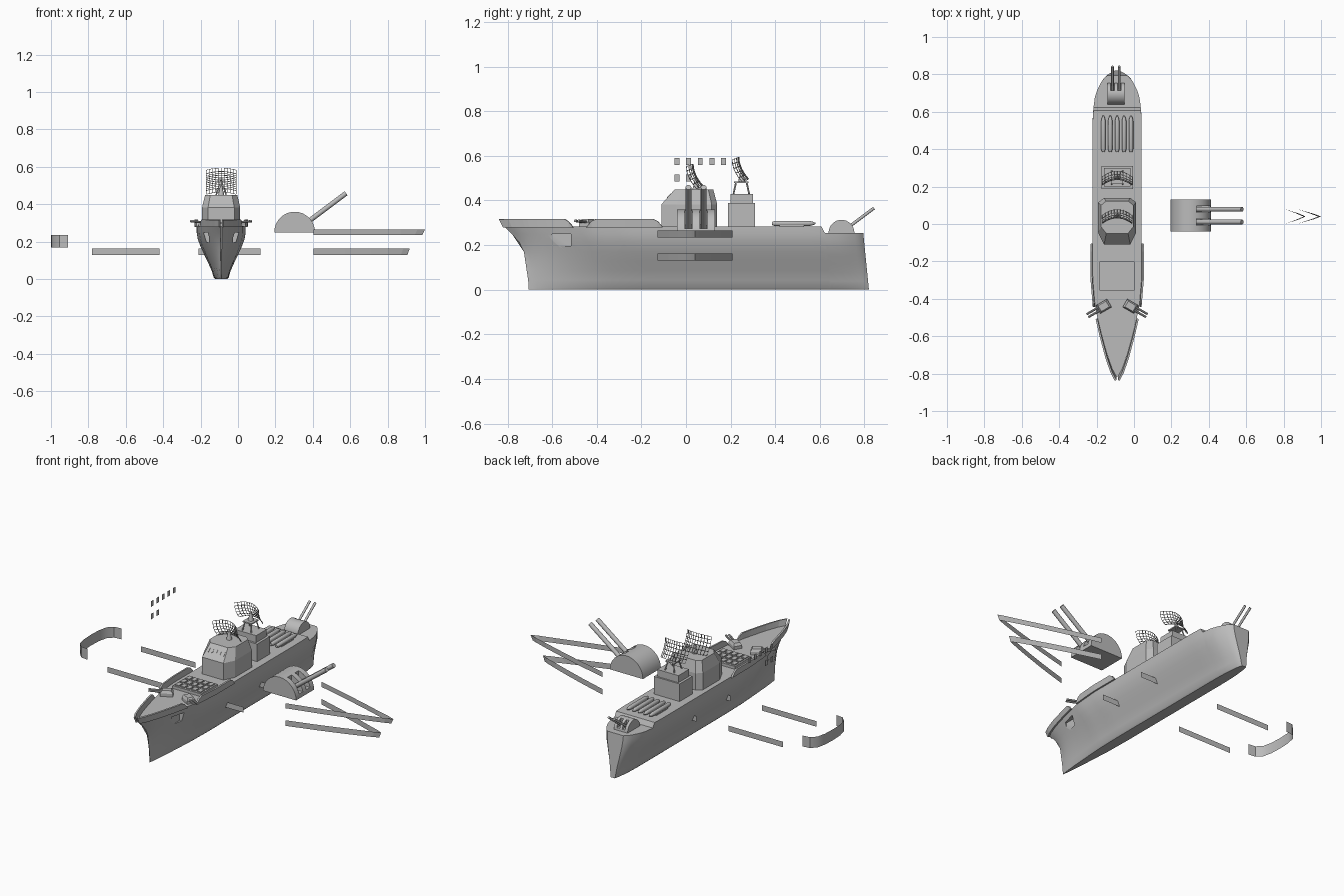
import bpy, bmesh, math
from mathutils import Matrix, Vector

old = bpy.data.objects.get("Cube")
if old:
    bpy.data.objects.remove(old, do_unlink=True)

SHIP_X = -0.09      # centre line of the ship
DECK, STERN_DECK, RAIL = 0.283, 0.255, 0.318


def material(name, value):
    m = bpy.data.materials.new(name)
    m.use_nodes = True
    colour = (value, value, value, 1)
    m.diffuse_color = colour
    m.node_tree.nodes["Principled BSDF"].inputs["Base Color"].default_value = colour
    return m


GREY = material("ship grey", 0.5)


def activate(ob):
    bpy.ops.object.select_all(action='DESELECT')
    ob.select_set(True)
    bpy.context.view_layer.objects.active = ob


def add(name, verts, faces, at=(0, 0, 0), turn=0, smooth=False, closed=True):
    me = bpy.data.meshes.new(name)
    me.from_pydata([tuple(v) for v in verts], [], faces)
    if closed:
        bm = bmesh.new()
        bm.from_mesh(me)
        bmesh.ops.remove_doubles(bm, verts=bm.verts, dist=0.0001)
        bmesh.ops.recalc_face_normals(bm, faces=bm.faces)
        bm.to_mesh(me)
        bm.free()
    me.materials.append(GREY)
    ob = bpy.data.objects.new(name, me)
    bpy.context.collection.objects.link(ob)
    ob.location = at
    ob.rotation_euler.z = turn
    if smooth:
        activate(ob)
        bpy.ops.object.shade_smooth_by_angle(angle=math.radians(35))
    return ob


def loft(name, rings, **kw):
    """Skin a stack of equal rings and cap both ends."""
    n = len(rings[0])
    verts = [v for r in rings for v in r]
    faces = [(a * n + i, a * n + (i + 1) % n, (a + 1) * n + (i + 1) % n, (a + 1) * n + i)
             for a in range(len(rings) - 1) for i in range(n)]
    faces += [tuple(range(n))[::-1], tuple(range((len(rings) - 1) * n, len(rings) * n))]
    return add(name, verts, faces, **kw)


def box(name, lo, hi, **kw):
    ring = lambda z: [(lo[0], lo[1], z), (hi[0], lo[1], z), (hi[0], hi[1], z), (lo[0], hi[1], z)]
    return loft(name, [ring(lo[2]), ring(hi[2])], **kw)


def tube(name, stations, n=12, **kw):
    """Round bar through (point, radius) stations along one straight axis."""
    axis = (Vector(stations[-1][0]) - Vector(stations[0][0])).to_track_quat('Z', 'Y')
    angles = [math.tau * i / n for i in range(n)]
    rings = [[Vector(p) + axis @ Vector((r * math.cos(a), r * math.sin(a), 0)) for a in angles]
             for p, r in stations]
    return loft(name, rings, smooth=True, **kw)


def cut(ob, cutter):
    cutter.hide_render = True
    mod = ob.modifiers.new("cut", 'BOOLEAN')
    mod.object = cutter
    mod.solver = 'EXACT'
    activate(ob)
    bpy.ops.object.modifier_apply(modifier=mod.name)
    bpy.data.objects.remove(cutter, do_unlink=True)


def interp(table, t):
    for (a, u), (b, v) in zip(table, table[1:]):
        if t <= b:
            return u + (v - u) * max(0, t - a) / (b - a)
    return table[-1][1]


# Hull: half width, stem and stern positions by height, and the plan taper
WIDTH = [(0, .038), (.05, .052), (.1, .076), (.15, .1), (.2, .122), (.24, .131), (.283, .131)]
STEM = [(0, -.705), (.13, -.713), (.2, -.737), (.24, -.77), (.283, -.815), (.318, -.834)]
PLAN = [(0, .03), (.025, .2), (.07, .4), (.14, .64), (.23, .9), (.33, 1), (.86, 1),
        (.92, .93), (.96, .78), (.99, .55), (1, .4)]
STEPS = sorted([i / 40 for i in range(41)] + [.012, .885, .891, .985, .994])


def hull_point(t, z):
    stem, stern = interp(STEM, z), .82 - .1 * z
    return interp(WIDTH, z) * interp(PLAN, t), stem + (stern - stem) * t


rings = []
for t in STEPS:
    top = DECK if t < .888 else STERN_DECK
    half = []
    for f in (0, .03, .15, .3, .45, .6, .75, .88, 1):
        x, y = hull_point(t, f * top)
        half.append((x * (.85 if f == 0 else 1), y, f * top))
    rings.append(half + [(-x, y, z) for x, y, z in reversed(half)])
hull = loft("hull", rings, at=(SHIP_X, 0, 0))

# Anchor pockets in both bow sides
for s in (-1, 1):
    x0, x1 = sorted((SHIP_X + s * .064, SHIP_X + s * .2))
    cut(hull, box("pocket_cutter", (x0, -.6, .195), (x1, -.515, .25)))
activate(hull)
bpy.ops.object.shade_smooth_by_angle(angle=math.radians(35))


# Bulwark: bow section and a section behind each forward gun
def bulwark(name, y0, y1, slope0, slope1, side):
    verts, n = [], 16
    for i in range(n + 1):
        y = y0 + (y1 - y0) * i / n
        t = (y + .815) / 1.607
        x = side * hull_point(max(t, 0), DECK)[0]
        rise = min(1, (y - y0) / .03 if slope0 else 1, (y1 - y) / .03 if slope1 else 1)
        lean = -.019 * max(0, 1 - t * 6)
        verts += [(x, y, DECK - .003), (x * 1.02, y + lean, DECK + (RAIL - DECK) * rise)]
    faces = [(2 * i, 2 * i + 2, 2 * i + 3, 2 * i + 1) for i in range(n)]
    ob = add(name, verts, faces, at=(SHIP_X, 0, 0), closed=False)
    mod = ob.modifiers.new("thickness", 'SOLIDIFY')
    mod.thickness, mod.offset = .01, side


for s, word in ((-1, "right"), (1, "left")):
    bulwark("bow_bulwark_" + word, -.815, -.505, False, True, s)
    bulwark("side_bulwark_" + word, -.445, -.105, True, True, s)


# Domed twin gun turret, pointing along local +x
def turret(name, at, turn, k):
    arc = [(.109 * k * math.cos(math.pi * i / 16), .11 * k * math.sin(math.pi * i / 16)) for i in range(17)]
    dome = loft(name, [[(x, s * .085 * k, z) for x, z in arc] for s in (-1, 1)], at=at, turn=turn)
    for s in (-1, 1):
        y = s * .034 * k
        cut(dome, box("slot_cutter", (.03 * k, y - .018 * k, .025 * k),
                      (.15 * k, y + .018 * k, .15 * k), at=at, turn=turn))
        tube(name + "_barrel", [((.02 * k, y, .018 * k), .013 * k), ((.275 * k, y, .209 * k), .013 * k)],
             at=at, turn=turn)
    activate(dome)
    bpy.ops.object.shade_smooth_by_angle(angle=math.radians(35))


turret("stern_turret", (SHIP_X - .007, .697, STERN_DECK), math.pi / 2, .53)
turret("large_turret", (.303, .045, .25), 0, 1)

# Small forward guns angled outward
for s, word in ((-1, "right"), (1, "left")):
    turn = math.radians(-90 + s * 60)
    at = (SHIP_X + s * .072, -.44, DECK)
    base = [(-.035, -.025), (.035, -.025), (.035, .025), (-.035, .025)]
    loft("forward_gun_" + word, [[(x * f, y * f, z) for x, y in base]
                                 for z, f in ((-.005, 1), (.018, 1), (.033, .7))], at=at, turn=turn)
    for y in (-.009, .009):
        tube("forward_gun_barrel", [((0, y, .018), .006), ((.1, y, .026), .006)], n=8, at=at, turn=turn)

# Forward launcher with rows of lids
box("launcher", (-.094, -.355, .27), (.094, -.2, .3), at=(SHIP_X, 0, 0))
for i in range(5):
    for j in range(3):
        x, y = -.072 + .036 * i, -.327 + .049 * j
        box("launcher_lid", (x - .013, y - .018, .3), (x + .013, y + .018, .306), at=(SHIP_X, 0, 0))


# Bridge with a sloped upper storey
def bridge_ring(z, pts):
    return [(x, y, z) for x, y in pts] + [(-x, y, z) for x, y in reversed(pts)]


low = [(.07, -.11), (.102, -.045), (.102, .115), (.07, .14)]
high = [(.058, -.05), (.086, -.015), (.086, .1), (.06, .122)]
loft("bridge", [bridge_ring(.27, low), bridge_ring(.383, low), bridge_ring(.45, high)], at=(SHIP_X, 0, 0))
for i in range(5):
    x = -.05 + .025 * i
    w = box("bridge_window", (-.006, -.002, -.012), (.006, .002, .012), at=(SHIP_X + x, -.077, .42))
    w.rotation_euler.x = -math.atan2(.06, .067)

# Rear tower and its mast frame
box("rear_tower", (-.085, .188, .27), (.085, .31, .388), at=(SHIP_X, 0, 0))
box("rear_tower_top", (-.07, .2, .388), (.07, .3, .43), at=(SHIP_X, 0, 0))
box("mast_platform", (-.03, .215, .478), (.03, .28, .485), at=(SHIP_X, 0, 0))
for x in (-1, 1):
    for y in (-1, 1):
        tube("mast_leg", [((x * .03, .248 + y * .035, .43), .004), ((x * .02, .248 + y * .024, .48), .004)],
             n=6, at=(SHIP_X, 0, 0))


# Curved lattice radars on stalks
def radar(name, y, z, foot):
    cols, rows, verts = 10, 5, []
    for j in range(rows + 1):
        for i in range(cols + 1):
            u, v = i / cols * 2 - 1, j / rows
            verts.append((u * .08, .045 * (1 - v) ** 2 - .03 * u * u + .012, v * .1 - .012 * u * u))
    n = cols + 1
    faces = [(j * n + i, j * n + i + 1, (j + 1) * n + i + 1, (j + 1) * n + i)
             for j in range(rows) for i in range(cols)]
    ob = add(name, verts, faces, at=(SHIP_X, y, z), closed=False)
    ob.modifiers.new("lattice", 'WIREFRAME').thickness = .004
    tube(name + "_stalk", [((0, y + .025, foot), .016), ((0, y + .025, z + .035), .005)], at=(SHIP_X, 0, 0))


radar("bridge_radar", .02, .465, .45)
radar("tower_radar", .225, .495, .485)

# Five missile tubes on the aft deck
for i in range(5):
    x = -.074 + .037 * i
    tube("missile_tube", [((x, y, .297), r) for y, r in
                          ((.385, .007), (.4, .012), (.55, .012), (.565, .009), (.58, .003))], at=(SHIP_X, 0, 0))
box("tube_rack", (-.085, .42, .278), (.085, .53, .29), at=(SHIP_X, 0, 0))


# Loose bands standing off the ship: upright sheets along a plan path
def band(name, path, z0, z1, rake=0, smooth=False):
    n = len(path)
    mid = max(x for x, y in path)
    verts = [(x - (rake if x > mid - .1 else 0), y, z0) for x, y in path] + [(x, y, z1) for x, y in path]
    add(name, verts, [(i, i + 1, n + i + 1, n + i) for i in range(n - 1)], smooth=smooth, closed=False)


def vee(tip):
    half = [(.405, .168), (.6, .118), (.76, .073), (.87, .04), (.96, .015), (1, 0)]
    pts = [(.405 + (x - .405) * (tip - .405) / .595, y) for x, y in half]
    return [(x, .04 + y) for x, y in pts] + [(x, .04 - y) for x, y in reversed(pts[:-1])]


band("upper_bow_band", vee(1), .235, .265, rake=.015)
band("lower_bow_band", vee(.918), .13, .163, rake=.012)
for y in (-.12, .2):
    band("middle_band", [(-.21, y), (.12, y)], .13, .163)
    band("rear_band", [(-.78, y), (-.42, y)], .13, .163)
arc = [(-.91, .2), (-.955, .195), (-.985, .165), (-.997, .11), (-1, .04)]
band("stern_band", arc + [(x, .08 - y) for x, y in reversed(arc[:-1])], .17, .235, smooth=True)

# Loose window plates in two rows
for z, count in ((.575, 5), (.5, 2)):
    for i in range(count):
        y = -.04 + .052 * i
        box("window_plate", (-.541, y - .011, z - .016), (-.539, y + .011, z + .016))
